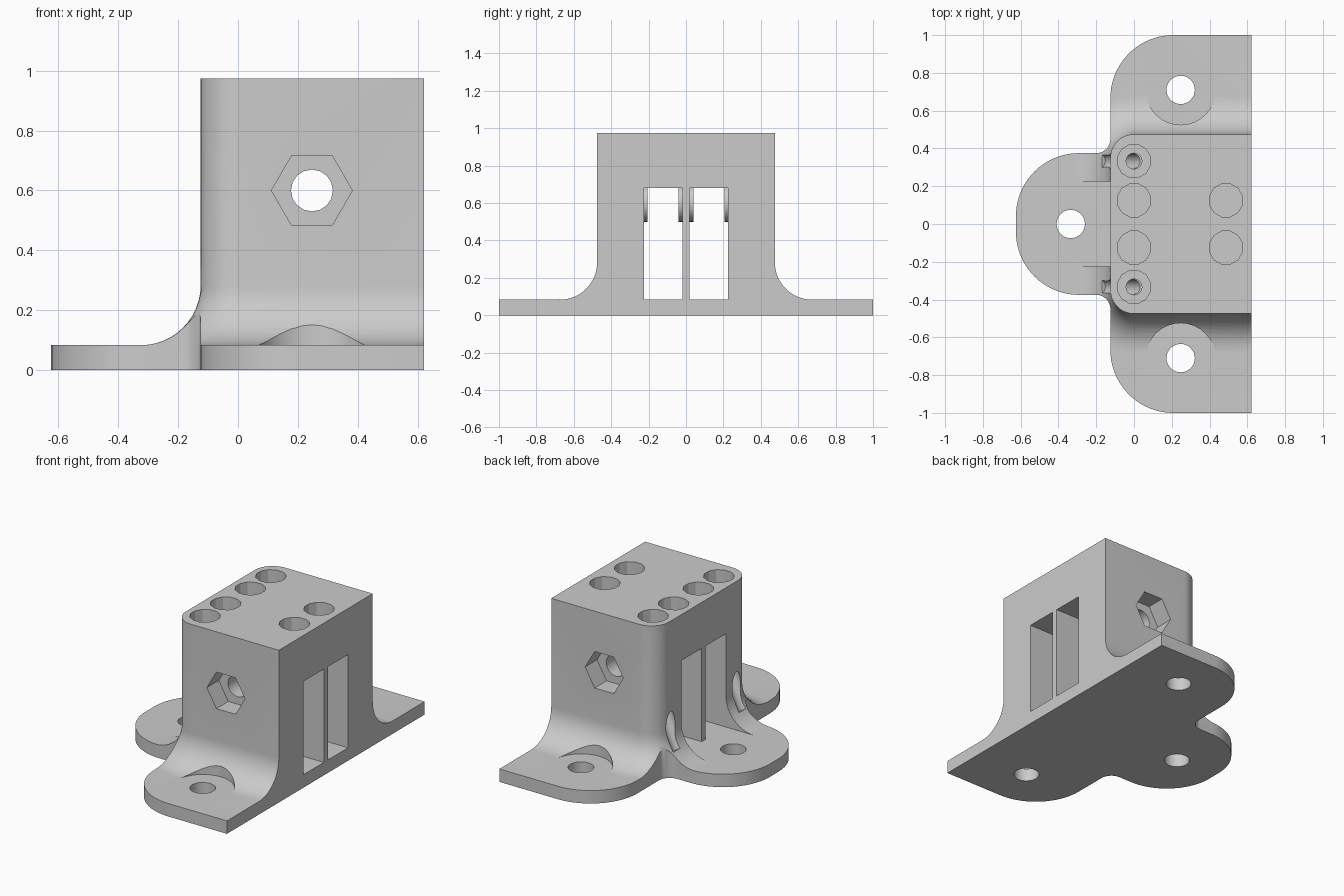
import bpy, bmesh
from math import sin, cos, pi, radians
from mathutils import Vector

cube = bpy.data.objects.get("Cube")
if cube:
    bpy.data.objects.remove(cube, do_unlink=True)

PLATE, TOP = 0.083, 0.975
LEFT, RIGHT = -0.125, 0.622
HALF, FLARE = 0.475, 0.2
STEPS = 12


def make_object(name, bm):
    bmesh.ops.recalc_face_normals(bm, faces=bm.faces)
    mesh = bpy.data.meshes.new(name)
    bm.to_mesh(mesh)
    bm.free()
    obj = bpy.data.objects.new(name, mesh)
    bpy.context.collection.objects.link(obj)
    return obj


def loft(name, rings):
    """Skin a stack of equal-length point rings and cap both ends."""
    bm = bmesh.new()
    loops = [[bm.verts.new(p) for p in ring] for ring in rings]
    n = len(loops[0])
    for a, b in zip(loops, loops[1:]):
        for i in range(n):
            j = (i + 1) % n
            bm.faces.new((a[i], a[j], b[j], b[i]))
    bm.faces.new(loops[0])
    bm.faces.new(loops[-1])
    return make_object(name, bm)


def rod(name, start, end, radius, sides=32, turn=0.0):
    """Prism or cylinder between two points."""
    start, end = Vector(start), Vector(end)
    axis = (end - start).normalized()
    u = Vector((1, 0, 0)) if abs(axis.x) < 0.9 else Vector((0, 1, 0))
    u = (u - axis * u.dot(axis)).normalized()
    v = axis.cross(u)
    angles = [turn + 2 * pi * i / sides for i in range(sides)]
    return loft(name, [[c + (u * cos(a) + v * sin(a)) * radius for a in angles]
                       for c in (start, end)])


def box(name, lo, hi):
    return loft(name, [[(lo[0], lo[1], z), (hi[0], lo[1], z),
                        (hi[0], hi[1], z), (lo[0], hi[1], z)]
                       for z in (lo[2], hi[2])])


def arc(cx, cy, r, a0, a1, steps=STEPS):
    return [(cx + r * cos(radians(a0 + (a1 - a0) * i / steps)),
             cy + r * sin(radians(a0 + (a1 - a0) * i / steps)))
            for i in range(steps + 1)]


def combine(target, tool, operation):
    mod = target.modifiers.new(operation.title(), "BOOLEAN")
    mod.operation, mod.solver, mod.object = operation, "EXACT", tool
    bpy.context.view_layer.objects.active = target
    bpy.ops.object.modifier_apply(modifier=mod.name)
    bpy.data.objects.remove(tool, do_unlink=True)


# Block that flares out into the plate
def block_ring(offset, z):
    half, corner = HALF + offset, 0.125 + offset
    inner = HALF - 0.125
    pts = [(RIGHT + 0.1, half)] + arc(0, inner, corner, 90, 180)
    pts += [(x, -y) for x, y in reversed(pts)]
    return [(x, y, z) for x, y in pts]


rings = [block_ring(1, -0.1), block_ring(1, PLATE)]
for i in range(STEPS + 1):
    t = pi / 2 * i / STEPS
    rings.append(block_ring(FLARE * (1 - sin(t)), PLATE + FLARE * (1 - cos(t))))
rings.append(block_ring(0, TOP))
body = loft("bracket_body", rings)

# Three-lobed footprint trims the flare
half_outline = [(RIGHT, 1.0)] + arc(0.208, 0.667, 0.333, 90, 180, 20)
half_outline += arc(-0.2, 0.45, 0.075, 0, -90, 8)
half_outline += arc(-0.292, 0.042, 0.333, 90, 180, 20)
outline = half_outline + [(x, -y) for x, y in reversed(half_outline)]
footprint = loft("footprint", [[(x, y, z) for x, y in outline] for z in (0, 1.2)])
combine(body, footprint, "INTERSECT")

BOLT_X, BOLT_Z = 0.247, 0.6
for s in (-1, 1):
    # Long slots and the clear floor in front of them
    y0, y1 = sorted((s * 0.02, s * 0.225))
    combine(body, box("slot", (-0.7, y0, PLATE), (0.8, y1, 0.68)), "DIFFERENCE")
combine(body, box("slot_mouth", (-0.7, -0.225, PLATE), (LEFT, 0.225, 0.68)), "DIFFERENCE")

for s in (-1, 1):
    # Spacer rings on the slot walls
    for a, b in ((0.01, 0.04), (0.207, 0.26)):
        combine(body, rod("spacer", (BOLT_X, s * a, BOLT_Z), (BOLT_X, s * b, BOLT_Z), 0.1), "UNION")

for s in (-1, 1):
    # Hexagonal nut recesses
    combine(body, rod("nut_recess", (BOLT_X, s * 0.355, BOLT_Z), (BOLT_X, s * 0.6, BOLT_Z),
                      0.135, 6), "DIFFERENCE")
    # Side lobe mounting holes with washer clearance
    combine(body, rod("washer_clearance", (BOLT_X, s * 0.71, PLATE), (BOLT_X, s * 0.71, 0.5),
                      0.185), "DIFFERENCE")
    combine(body, rod("side_hole", (BOLT_X, s * 0.71, -0.1), (BOLT_X, s * 0.71, 0.3),
                      0.075), "DIFFERENCE")
    # Round pockets in the top
    for x, y in ((0, 0.333), (0, 0.125), (0.487, 0.125)):
        combine(body, rod("pocket", (x, s * y, 0.825), (x, s * y, 1.1), 0.09, 12, pi / 12),
                "DIFFERENCE")
    # Narrow channels that leave through the rear corners
    y = s * 0.333
    combine(body, rod("channel_drop", (0, y, 0.52), (0, y, 0.9), 0.042, 16), "DIFFERENCE")
    combine(body, rod("channel_exit", (0, y, 0.55), (-0.19, y, 0.17), 0.043, 16), "DIFFERENCE")

# Cross bolt hole and rear lobe hole
combine(body, rod("bolt_hole", (BOLT_X, -0.7, BOLT_Z), (BOLT_X, 0.7, BOLT_Z), 0.07, 16), "DIFFERENCE")
combine(body, rod("rear_hole", (-0.335, 0, -0.1), (-0.335, 0, 0.3), 0.075), "DIFFERENCE")

# Grey finish
grey = bpy.data.materials.new("plain_grey")
grey.use_nodes = True
color = (0.6, 0.6, 0.6, 1)
grey.diffuse_color = color
grey.node_tree.nodes["Principled BSDF"].inputs["Base Color"].default_value = color
body.data.materials.clear()
body.data.materials.append(grey)
for poly in body.data.polygons:
    poly.material_index = 0

bpy.ops.object.select_all(action="DESELECT")
body.select_set(True)
bpy.context.view_layer.objects.active = body
bpy.ops.object.shade_smooth_by_angle(angle=radians(28))
